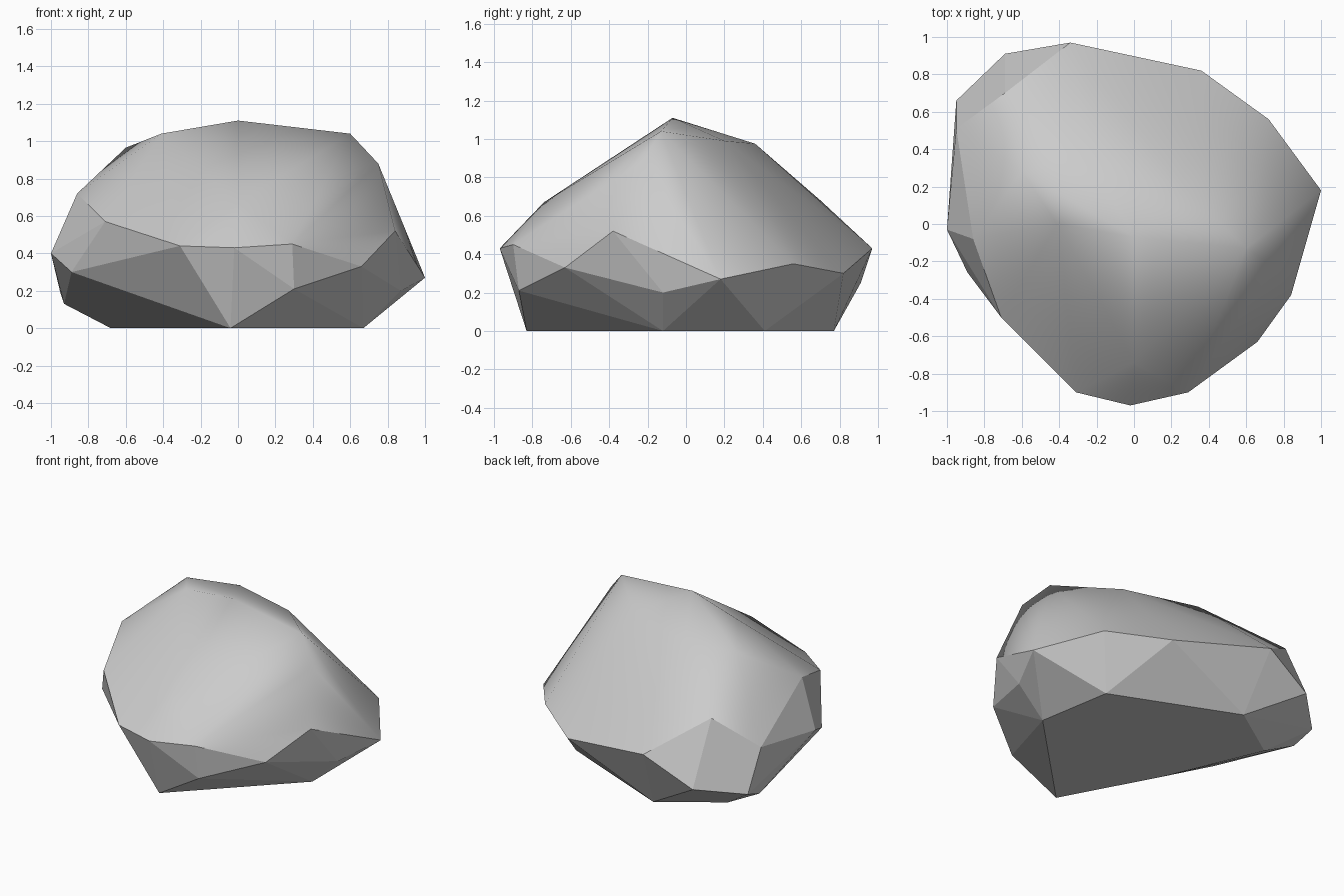
import bpy, bmesh
from mathutils import Vector

cube = bpy.data.objects.get("Cube")
if cube:
    bpy.data.objects.remove(cube, do_unlink=True)

# Faceted base: underside corners and lower flanks
BASE = [(-.04, -.83, 0), (.67, -.12, 0), (.58, .41, 0), (-.28, .77, 0), (-.68, .5, 0), (-.39, -.18, 0),
        (.3, -.87, .21), (.87, -.12, .2), (-.89, -.26, .3), (-1, -.03, .4), (-.95, .66, .19),
        (-.93, .5, .13), (-.69, .91, .25)]
# Zigzag line where the smooth crown meets the base
RIM = [(-.02, -.97, .43), (.29, -.9, .45), (.66, -.63, .33), (.84, -.38, .52), (1, .18, .27), (.72, .56, .35),
       (.36, .82, .3), (-.34, .97, .43), (-.69, .7, .68), (-.95, .51, .47), (-.86, -.08, .72),
       (-.71, -.5, .57), (-.31, -.9, .44)]
# Upper points of the crown
TOP = [(-.6, .28, .965), (-.41, 0, 1.04), (0, -.07, 1.11), (.6, -.13, 1.04), (.75, -.23, .88),
       (-.24, .36, .975), (.26, .2, .99), (0, -.74, .67)]


def material(name, value):
    mat = bpy.data.materials.new(name)
    mat.use_nodes = True
    colour = (value, value, value, 1)
    mat.diffuse_color = colour
    mat.node_tree.nodes["Principled BSDF"].inputs["Base Color"].default_value = colour
    return mat


def rock_hull():
    """Convex hull of all points, with the faces of the crown."""
    bm = bmesh.new()
    for p in BASE + RIM + TOP:
        bm.verts.new(p)
    hull = bmesh.ops.convex_hull(bm, input=bm.verts)
    loose = [v for v in hull["geom_interior"] if isinstance(v, bmesh.types.BMVert)]
    bmesh.ops.delete(bm, geom=loose, context="VERTS")
    bmesh.ops.recalc_face_normals(bm, faces=bm.faces)
    crown = {Vector(p).to_tuple(3) for p in RIM + TOP}
    return bm, [f for f in bm.faces if all(v.co.to_tuple(3) in crown for v in f.verts)]


def finish(bm, name, mat):
    mesh = bpy.data.meshes.new(name)
    bm.to_mesh(mesh)
    bm.free()
    mesh.materials.append(mat)
    obj = bpy.data.objects.new(name, mesh)
    bpy.context.collection.objects.link(obj)
    return obj


grey = material("stone grey", 0.6)

# Flat-faced lower stone
bm, crown = rock_hull()
bmesh.ops.delete(bm, geom=crown, context="FACES")
finish(bm, "stone_base", grey)

# Smooth crown: same hull, subdivided, with softened shading normals
bm, crown = rock_hull()
bmesh.ops.delete(bm, geom=[f for f in bm.faces if f not in crown], context="FACES")
bmesh.ops.subdivide_edges(bm, edges=bm.edges, cuts=11, use_grid_fill=True)
bmesh.ops.triangulate(bm, faces=bm.faces)
for f in bm.faces:
    f.smooth = True
bm.normal_update()
bm.verts.index_update()
normals = [v.normal.copy() for v in bm.verts]
near = [[e.other_vert(v).index for e in v.link_edges] for v in bm.verts]
for _ in range(45):
    normals = [sum((normals[j] for j in ring), normals[i].copy()).normalized()
               for i, ring in enumerate(near)]
cap = finish(bm, "smooth_crown", grey)
cap.data.normals_split_custom_set_from_vertices(normals)
